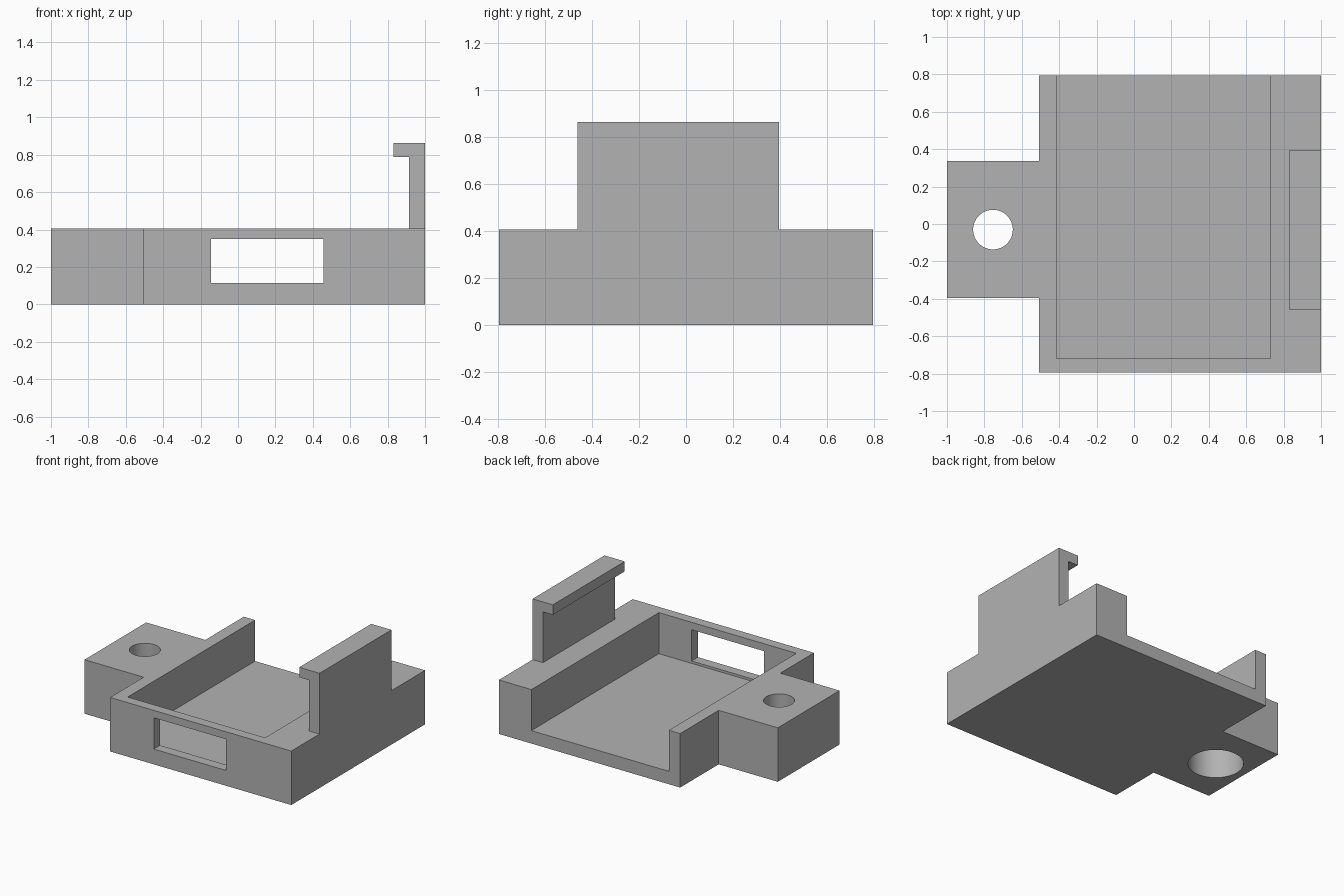
import bpy
import bmesh
from mathutils import Vector

if "Cube" in bpy.data.objects:
    bpy.data.objects.remove(bpy.data.objects["Cube"])

grey = bpy.data.materials.new("plain_grey")
grey.use_nodes = True
grey.diffuse_color = (0.45, 0.45, 0.45, 1)
grey.node_tree.nodes["Principled BSDF"].inputs["Base Color"].default_value = grey.diffuse_color


def prism(name, outline, direction):
    """Closed solid made by sweeping a planar outline along a direction."""
    bm = bmesh.new()
    face = bm.faces.new([bm.verts.new(p) for p in outline])
    swept = bmesh.ops.extrude_face_region(bm, geom=[face])["geom"]
    bmesh.ops.translate(bm, vec=Vector(direction),
                        verts=[v for v in swept if isinstance(v, bmesh.types.BMVert)])
    bmesh.ops.recalc_face_normals(bm, faces=bm.faces)
    mesh = bpy.data.meshes.new(name)
    bm.to_mesh(mesh)
    bm.free()
    mesh.materials.append(grey)
    obj = bpy.data.objects.new(name, mesh)
    bpy.context.collection.objects.link(obj)
    return obj


def box(name, x0, x1, y0, y1, z0, z1):
    return prism(name, [(x0, y0, z0), (x1, y0, z0), (x1, y1, z0), (x0, y1, z0)],
                 (0, 0, z1 - z0))


def cylinder(name, radius, z0, z1):
    bpy.ops.mesh.primitive_cylinder_add(vertices=64, radius=radius, depth=z1 - z0,
                                        location=(-0.754, -0.03, (z0 + z1) / 2))
    obj = bpy.context.object
    obj.name = name
    obj.data.materials.append(grey)
    return obj


def cut(target, cutter):
    """Subtract the cutter, then discard it."""
    cutter.hide_render = True
    mod = target.modifiers.new("cut", "BOOLEAN")
    mod.operation, mod.solver, mod.object = "DIFFERENCE", "EXACT", cutter
    bpy.ops.object.select_all(action="DESELECT")
    bpy.context.view_layer.objects.active = target
    target.select_set(True)
    bpy.ops.object.modifier_apply(modifier=mod.name)
    bpy.data.objects.remove(cutter)


HEIGHT = 0.406

# Tray body with the screw tab on its right side
plan = [(-0.508, -0.795), (1, -0.795), (1, 0.795), (-0.508, 0.795),
        (-0.508, 0.337), (-1, 0.337), (-1, -0.396), (-0.508, -0.396)]
tray = prism("tray", [(x, y, 0) for x, y in plan], (0, 0, HEIGHT))

# Pocket open at the back, and the port window in the front wall
cut(tray, box("pocket_cutter", -0.414, 0.73, -0.72, 1, 0.097, 0.6))
cut(tray, box("port_cutter", -0.144, 0.457, -1, -0.6, 0.115, 0.35))

# Screw hole with a wider counterbore from below
cut(tray, cylinder("screw_cutter", 0.106, -0.1, 0.6))
cut(tray, cylinder("counterbore_cutter", 0.19, -0.1, 0.26))

bpy.context.view_layer.objects.active = tray
tray.select_set(True)
bpy.ops.object.shade_smooth_by_angle()

# Upright clip with an inward lip on the left edge
clip = [(0.914, HEIGHT), (1, HEIGHT), (1, 0.863), (0.832, 0.863),
        (0.832, 0.788), (0.914, 0.788)]
prism("clip", [(x, -0.46, z) for x, z in clip], (0, 0.855, 0))
